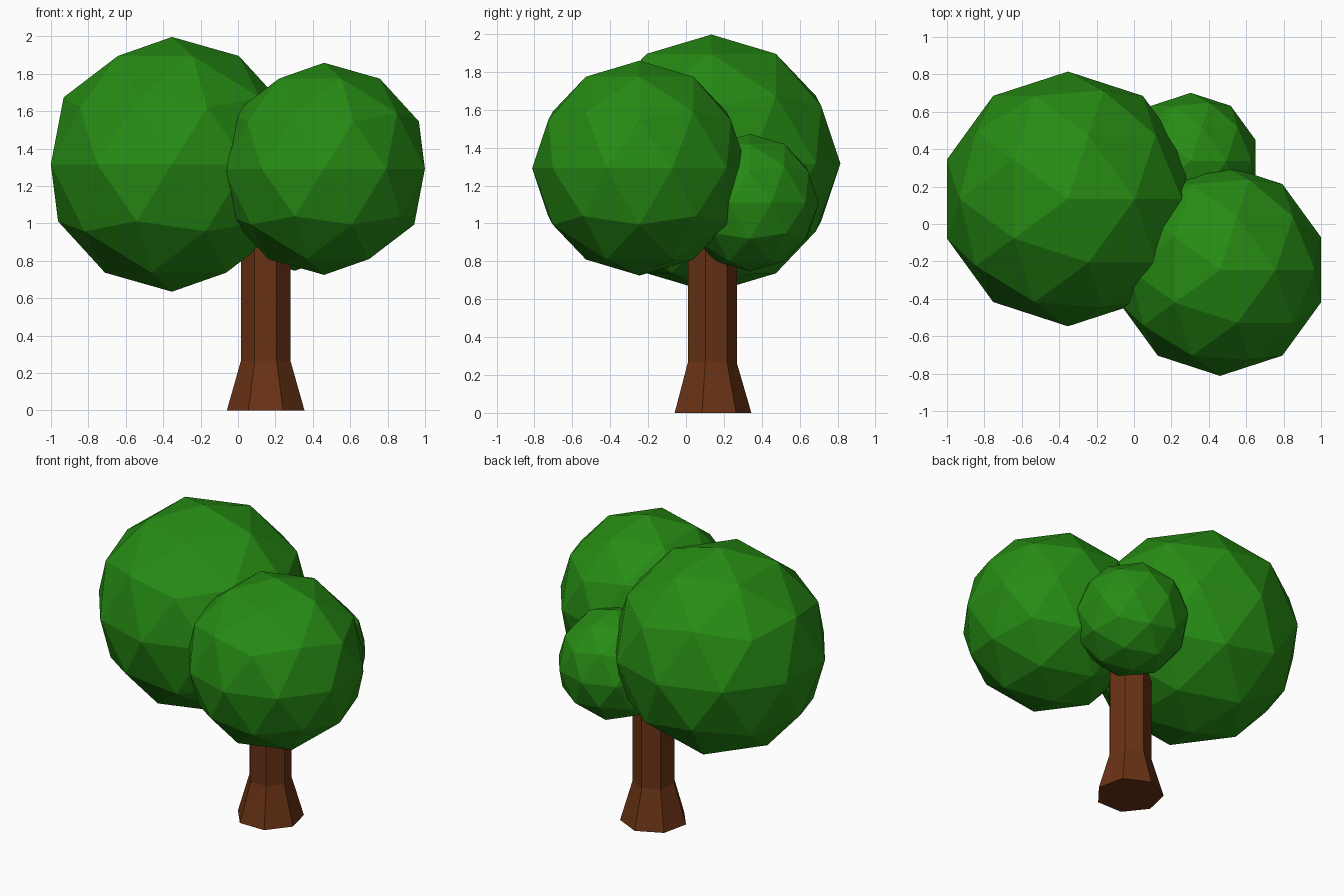
import bpy, bmesh
from mathutils import Matrix

if "Cube" in bpy.data.objects:
    bpy.data.objects.remove(bpy.data.objects["Cube"])


def material(name, rgb):
    mat = bpy.data.materials.new(name)
    mat.diffuse_color = (*rgb, 1)
    mat.use_nodes = True
    mat.node_tree.nodes["Principled BSDF"].inputs["Base Color"].default_value = mat.diffuse_color
    return mat


leaf = material("leaf_green", (0.02, 0.26, 0.007))
bark = material("bark_brown", (0.14, 0.032, 0.007))


def add_object(name, bm, mat, location):
    mesh = bpy.data.meshes.new(name)
    bm.to_mesh(mesh)
    bm.free()
    mesh.materials.append(mat)
    obj = bpy.data.objects.new(name, mesh)
    obj.location = location
    bpy.context.collection.objects.link(obj)
    return obj


# Foliage: three overlapping faceted balls
for name, radius, centre in (
    ("foliage_large", 0.681, (-0.353, 0.134, 1.316)),
    ("foliage_medium", 0.567, (0.46, -0.245, 1.292)),
    ("foliage_small", 0.363, (0.304, 0.338, 1.11)),
):
    bm = bmesh.new()
    bmesh.ops.create_icosphere(bm, subdivisions=2, radius=radius)
    add_object(name, bm, leaf, centre)

# Trunk: seven-sided column whose foot flares outward
FOOT_R, STEM_R, FLARE_Z, TOP_Z = 0.213, 0.136, 0.265, 1.0
bm = bmesh.new()
base = bmesh.ops.create_circle(bm, cap_ends=True, segments=7, radius=FOOT_R)
foot = base["verts"][0].link_faces[0]
stem = bmesh.ops.extrude_face_region(bm, geom=[foot], use_keep_orig=True)
ring = [v for v in stem["geom"] if isinstance(v, bmesh.types.BMVert)]
s = STEM_R / FOOT_R
bmesh.ops.transform(bm, matrix=Matrix.Translation((0, 0, FLARE_Z)) @ Matrix.Diagonal((s, s, 1, 1)), verts=ring)
cap = [f for f in stem["geom"] if isinstance(f, bmesh.types.BMFace)]
top = bmesh.ops.extrude_discrete_faces(bm, faces=cap)["faces"]
bmesh.ops.translate(bm, vec=(0, 0, TOP_Z - FLARE_Z), verts=list(top[0].verts))
bmesh.ops.recalc_face_normals(bm, faces=bm.faces[:])
add_object("trunk", bm, bark, (0.148, 0.132, 0))
